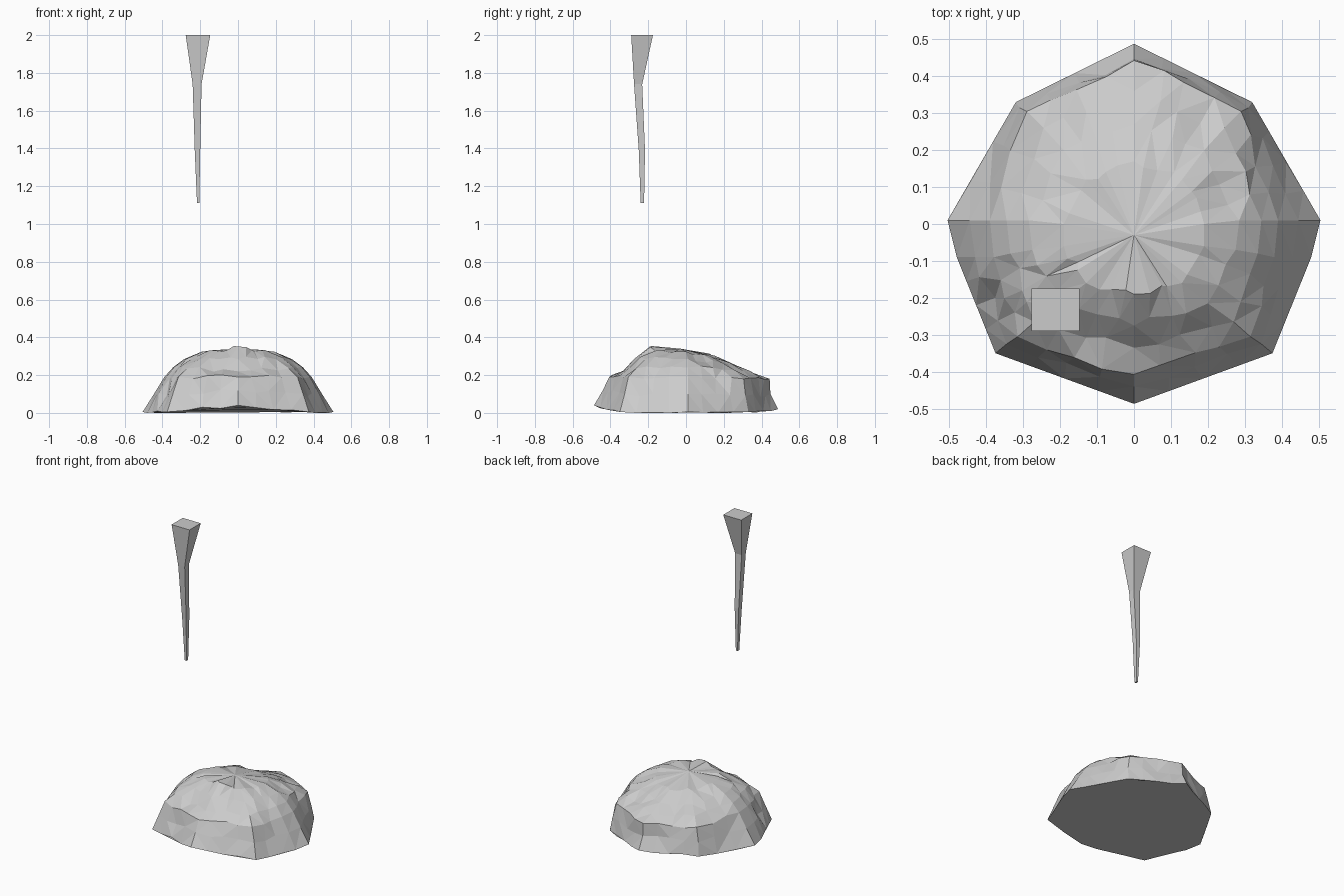
import bpy, bmesh, random
from mathutils import Vector

if "Cube" in bpy.data.objects:
    bpy.data.objects.remove(bpy.data.objects["Cube"])

random.seed(7)
SUB = 4  # segments between neighbouring control points


def make_object(name, bm):
    bmesh.ops.recalc_face_normals(bm, faces=bm.faces)
    mesh = bpy.data.meshes.new(name)
    bm.to_mesh(mesh)
    bm.free()
    obj = bpy.data.objects.new(name, mesh)
    bpy.context.collection.objects.link(obj)
    return obj


def loft(bm, rings):
    for a, b in zip(rings, rings[1:]):
        n = len(a)
        for i in range(n):
            j = (i + 1) % n
            bm.faces.new((a[i], a[j], b[j], b[i]))


# Rock mound: half rings from front middle to back middle, mirrored in x
half_rings = [
    [(0, -.487, .04), (.375, -.35, .005), (.48, -.09, 0), (.505, .01, .005), (.32, .33, .005), (0, .488, .02)],
    [(0, -.44, .12), (.345, -.325, .10), (.43, -.09, .10), (.445, .01, .10), (.31, .315, .09), (0, .447, .10)],
    [(0, -.407, .19), (.315, -.305, .19), (.38, -.09, .19), (.39, .01, .19), (.29, .305, .18), (0, .443, .18)],
    [(0, -.335, .22), (.27, -.265, .235), (.335, -.08, .245), (.345, .01, .24), (.245, .26, .225), (0, .36, .21)],
    [(0, -.275, .285), (.20, -.215, .285), (.275, -.07, .285), (.285, .01, .285), (.19, .20, .26), (0, .27, .25)],
    [(0, -.19, .352), (.13, -.16, .33), (.19, -.06, .325), (.19, .0, .325), (.13, .12, .305), (0, .17, .295)],
]

bm = bmesh.new()
rings = []
for level, half in enumerate(half_rings):
    pts = [Vector(p) for p in half]
    pts += [Vector((-p.x, p.y, p.z)) for p in reversed(pts[1:-1])]
    ring = []
    for k, p in enumerate(pts):
        q = pts[(k + 1) % len(pts)]
        # short side segments get fewer steps
        steps = SUB if (q - p).length > (half_rings[level][2][0] * .35) else 1
        if k in (2, 7):
            steps = 1
        elif k in (1, 6):
            steps = 3
        else:
            steps = SUB
        for s in range(steps):
            v = p.lerp(q, s / steps)
            if level and s:
                v += Vector(random.uniform(-.012, .012) for _ in range(3))
            elif s:
                v.z = max(0, v.z + random.uniform(-.008, .008))
            ring.append(bm.verts.new(v))
    rings.append(ring)
loft(bm, rings)
top = bm.verts.new((0, -.03, .34))
for i, v in enumerate(rings[-1]):
    bm.faces.new((v, rings[-1][(i + 1) % len(rings[-1])], top))
bm.faces.new(rings[0])
sides = [f for f in bm.faces if len(f.verts) == 4]
bmesh.ops.triangulate(bm, faces=sides, quad_method='SHORT_EDGE')
make_object("rock_mound", bm)

# Hanging spike: square sections (x0, x1, y0, y1, z)
sections = [
    (-.277, -.147, -.29, -.175, 2.0),
    (-.240, -.193, -.275, -.232, 1.74),
    (-.229, -.200, -.25, -.217, 1.39),
    (-.217, -.205, -.24, -.222, 1.11),
]
bm = bmesh.new()
rings = [[bm.verts.new(p) for p in ((a, c, z), (b, c, z), (b, d, z), (a, d, z))]
         for a, b, c, d, z in sections]
loft(bm, rings)
bm.faces.new(rings[0])
bm.faces.new(rings[-1])
bmesh.ops.triangulate(bm, faces=bm.faces)
make_object("hanging_spike", bm)
